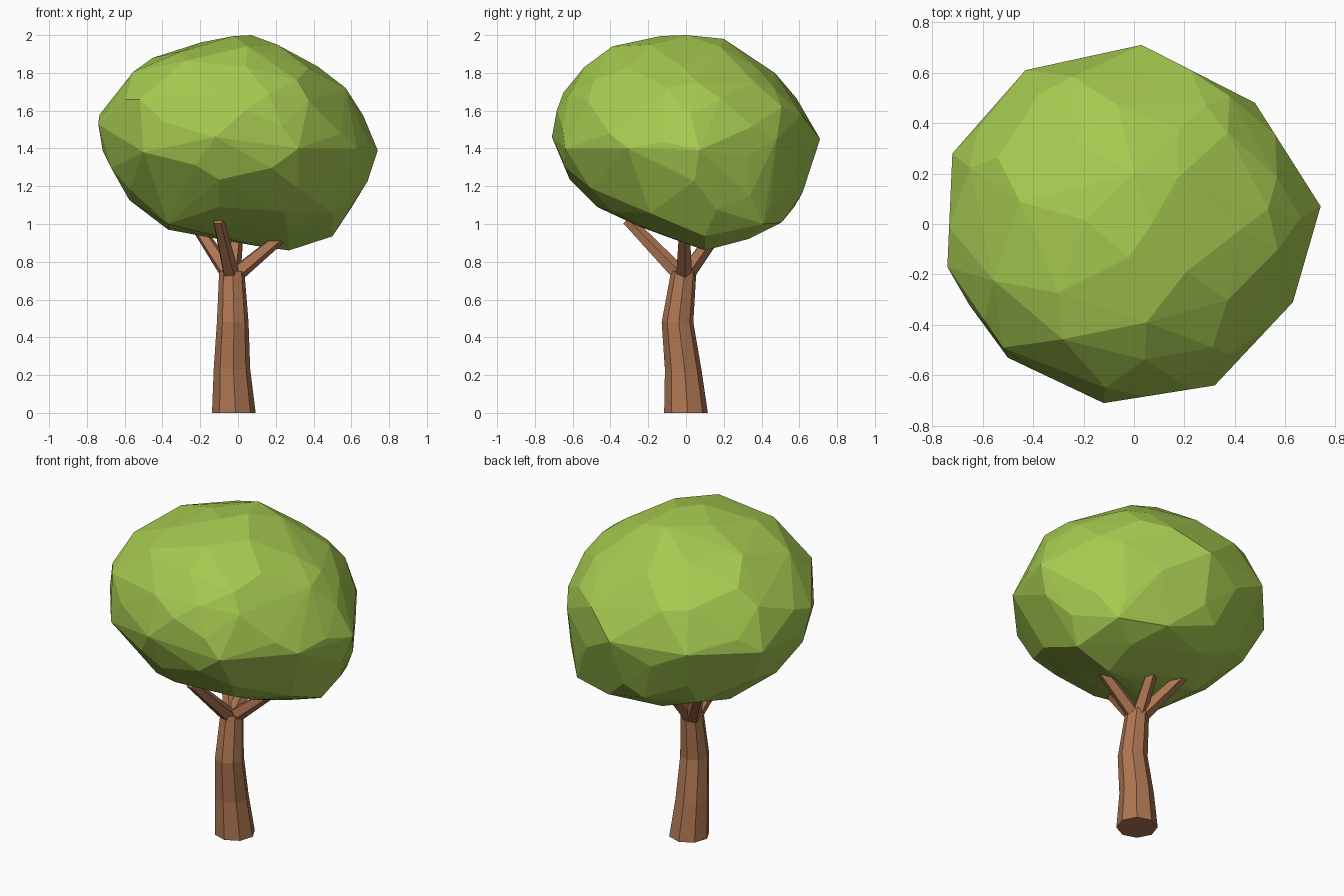
import bpy, bmesh, math, random
from mathutils import Vector

if "Cube" in bpy.data.objects:
    bpy.data.objects.remove(bpy.data.objects["Cube"])

random.seed(4)


def material(name, rgb):
    m = bpy.data.materials.new(name)
    m.diffuse_color = (*rgb, 1)
    m.use_nodes = True
    m.node_tree.nodes["Principled BSDF"].inputs["Base Color"].default_value = m.diffuse_color
    return m


def finish(name, bm, mat):
    bmesh.ops.recalc_face_normals(bm, faces=bm.faces)
    mesh = bpy.data.meshes.new(name)
    bm.to_mesh(mesh)
    bm.free()
    mesh.materials.append(mat)
    ob = bpy.data.objects.new(name, mesh)
    bpy.context.collection.objects.link(ob)
    return ob


def tube(name, stations, sides, mat, level=False):
    """Faceted tube through (x, y, z, radius) stations."""
    bm = bmesh.new()
    up = Vector((0, 0, 1))
    axis = up if level else Vector(stations[-1][:3]) - Vector(stations[0][:3])
    q = up.rotation_difference(axis)
    rings = []
    for x, y, z, r in stations:
        ring = []
        for i in range(sides):
            a = math.tau * (i + 0.1) / sides
            ring.append(bm.verts.new(Vector((x, y, z)) + q @ Vector((r * math.cos(a), r * math.sin(a), 0))))
        rings.append(ring)
    for lo, hi in zip(rings, rings[1:]):
        for i in range(sides):
            j = (i + 1) % sides
            bm.faces.new((lo[i], lo[j], hi[j], hi[i]))
    bm.faces.new(rings[0][::-1])
    bm.faces.new(rings[-1])
    return finish(name, bm, mat)


bark = material("bark", (0.42, 0.18, 0.085))
leaf = material("leaf", (0.38, 0.59, 0.08))

# Bent octagonal trunk
tube("trunk", [(-0.022, 0, 0, 0.116), (-0.032, -0.015, 0.23, 0.097),
               (-0.028, -0.045, 0.48, 0.084), (-0.033, -0.012, 0.75, 0.067)], 8, bark, True)

# Branches forking from the trunk top into the crown
branches = {"front": (-0.105, -0.31, 1.02), "right": (0.25, -0.01, 0.95),
            "left": (-0.24, 0.21, 1.02), "back": (0.0, 0.18, 0.98)}
for side, tip in branches.items():
    base = Vector((-0.033, -0.012, 0.735)).lerp(Vector((tip[0], tip[1], 0.735)), 0.08)
    tube(side + "_branch", [(*base, 0.045), (*tip, 0.031)], 5, bark)

# Crown outline by height: z, x min, x max, y min, y max
outline = [(0.86, 0.2, 0.3, 0.05, 0.15), (0.95, -0.22, 0.52, -0.17, 0.45),
           (1.07, -0.54, 0.6, -0.44, 0.58), (1.25, -0.69, 0.7, -0.64, 0.65),
           (1.45, -0.735, 0.73, -0.71, 0.71), (1.6, -0.735, 0.65, -0.69, 0.67),
           (1.75, -0.66, 0.54, -0.63, 0.54), (1.88, -0.48, 0.36, -0.5, 0.36),
           (1.97, -0.17, 0.2, -0.3, 0.22), (2.0, -0.04, 0.08, -0.12, 0.05)]

# Crown outline seen from above, counter-clockwise
plan = [Vector(p) for p in ((0.03, 0.71), (-0.43, 0.61), (-0.72, 0.28), (-0.74, -0.17), (-0.69, -0.27),
                            (-0.5, -0.53), (-0.12, -0.71), (0.32, -0.64), (0.63, -0.31), (0.74, 0.07),
                            (0.48, 0.48))]


def crown_point(z, a):
    for lo, hi in zip(outline, outline[1:]):
        if z <= hi[0]:
            break
    t = (z - lo[0]) / (hi[0] - lo[0])
    x0, x1, y0, y1 = (p + (q - p) * t for p, q in zip(lo[1:], hi[1:]))
    p = Vector(((x0 + x1) / 2 + (x1 - x0) / 2 * math.cos(a),
                (y0 + y1) / 2 + (y1 - y0) / 2 * math.sin(a)))
    for b, c in zip(plan, plan[1:] + plan[:1]):
        n = Vector((c.y - b.y, b.x - c.x)).normalized()
        if p.dot(n) > b.dot(n):
            p *= b.dot(n) / p.dot(n)
    return Vector((p.x, p.y, z))


# Corner points that give the crown its lopsided bulges
points = [Vector(p) for p in (
    (0.74, 0.07, 1.39), (-0.74, -0.17, 1.53), (0.03, 0.71, 1.45), (-0.12, -0.71, 1.46),
    (0.07, 0, 2.0), (0.27, 0.1, 0.86), (-0.43, 0.61, 1.45), (0.32, -0.64, 1.4),
    (0.57, -0.1, 1.72), (-0.72, 0.28, 1.42), (0.48, 0.48, 1.45), (0.63, -0.31, 1.4),
    (-0.52, -0.49, 1.66), (-0.5, -0.53, 1.38), (-0.37, -0.27, 1.0), (0.46, 0.41, 1.0),
    (-0.37, 0.1, 0.97), (0.5, 0.1, 0.935), (0, 0.2, 1.98), (0.05, -0.39, 1.94),
    (-0.1, -0.47, 1.09), (-0.1, -0.25, 0.99))]

# Faceted crown: irregular scatter over the outline, wrapped in a hull
count = 110
for i in range(count):
    z = 0.86 + 1.14 * (i + 0.5) / count
    a = i * 2.39996 + random.uniform(-0.25, 0.25)
    p = crown_point(min(1.995, max(0.865, z + random.uniform(-0.04, 0.04))), a)
    if all((p - o).length > 0.13 for o in points):
        points.append(p)
bm = bmesh.new()
for p in points:
    bm.verts.new(p)
bmesh.ops.convex_hull(bm, input=bm.verts)
bmesh.ops.delete(bm, geom=[v for v in bm.verts if not v.link_faces], context='VERTS')
finish("crown", bm, leaf)
